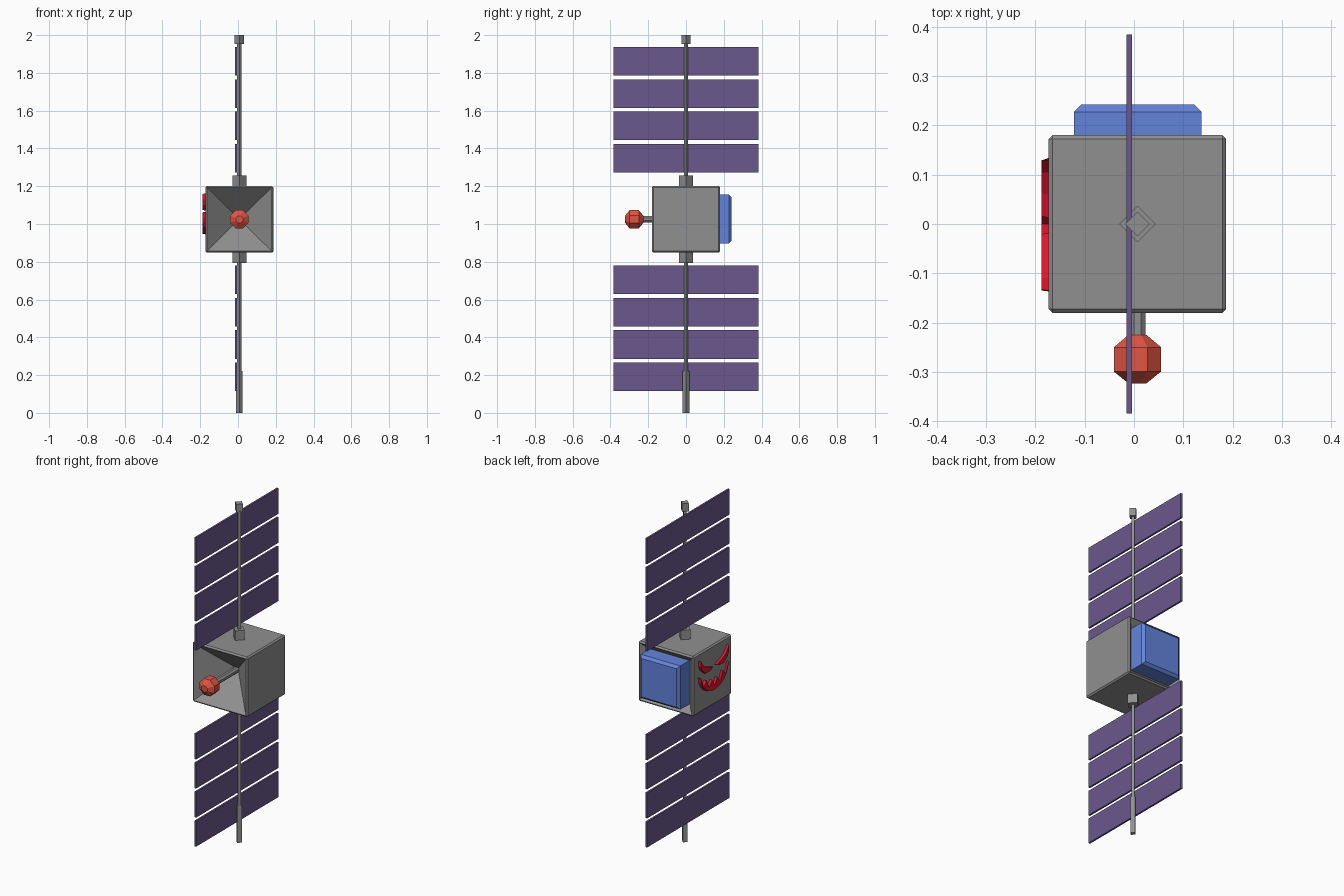
import bpy, bmesh, math
from mathutils import Vector, Matrix

if "Cube" in bpy.data.objects:
    bpy.data.objects.remove(bpy.data.objects["Cube"], do_unlink=True)

CX, CZ = 0.007, 1.025   # axis of the body


def material(name, rgb):
    m = bpy.data.materials.new(name)
    m.use_nodes = True
    m.diffuse_color = (*rgb, 1)
    m.node_tree.nodes["Principled BSDF"].inputs["Base Color"].default_value = (*rgb, 1)
    return m


GREY = material("hull grey", (0.28, 0.28, 0.28))
PURPLE = material("panel purple", (0.147, 0.098, 0.27))
BLUE = material("module blue", (0.127, 0.231, 0.72))
CORAL = material("antenna coral", (0.75, 0.091, 0.058))
RED = material("face red", (0.75, 0.008, 0.028))


def finish(name, bm, mat):
    bmesh.ops.recalc_face_normals(bm, faces=bm.faces)
    me = bpy.data.meshes.new(name)
    bm.to_mesh(me)
    bm.free()
    me.materials.append(mat)
    ob = bpy.data.objects.new(name, me)
    bpy.context.collection.objects.link(ob)
    return ob


def box_mesh(lo, hi):
    bm = bmesh.new()
    bmesh.ops.create_cube(bm, size=1)
    lo, hi = Vector(lo), Vector(hi)
    bmesh.ops.scale(bm, vec=hi - lo, verts=bm.verts)
    bmesh.ops.translate(bm, vec=(lo + hi) / 2, verts=bm.verts)
    return bm


def lathe(name, profile, sides, mat, along_y=False):
    """Stack of rings (height, radius) around z through the body axis, or around y."""
    bm = bmesh.new()
    rings = []
    for h, r in profile:
        ring = []
        for i in range(sides):
            a = math.tau * (i + (0.5 if along_y else 0)) / sides
            u, v = r * math.cos(a), r * math.sin(a)
            ring.append(bm.verts.new((CX + u, h, CZ + v) if along_y else (CX + u, v, h)))
        rings.append(ring)
    for a, b in zip(rings, rings[1:]):
        for i in range(sides):
            j = (i + 1) % sides
            bm.faces.new((a[i], a[j], b[j], b[i]))
    bm.faces.new(rings[0])
    bm.faces.new(rings[-1])
    return finish(name, bm, mat)


# body: chamfered box with a deep funnel in the front and the back
H = 0.18
bm = box_mesh((CX - H, -H, 0.848), (CX + H, H, 1.202))
bmesh.ops.bevel(bm, geom=bm.edges[:], offset=0.008, segments=1, affect='EDGES')
bm.normal_update()
ends = [f for f in bm.faces if abs(f.normal.y) > 0.99]
bmesh.ops.inset_individual(bm, faces=ends, thickness=0.002)
bmesh.ops.poke(bm, faces=ends, offset=-0.17)
finish("body", bm, GREY)

# back module with chamfered rear edges
bm = box_mesh((-0.122, 0.05, 0.898), (0.137, 0.242, 1.155))
rear = [e for e in bm.edges if all(v.co.y > 0.2 for v in e.verts)]
bmesh.ops.bevel(bm, geom=rear, offset=0.015, segments=1, affect='EDGES')
finish("back_module", bm, BLUE)

# front antenna
lathe("antenna_rod", [(-0.24, 0.018), (0.01, 0.018)], 8, GREY, True)
lathe("antenna_ball", [(-0.323, 0.02), (-0.299, 0.052), (-0.25, 0.052), (-0.225, 0.02)],
      8, CORAL, True)

# masts with square sections set on the diagonal
lathe("upper_hub", [(1.19, 0.037), (1.258, 0.037)], 4, GREY)
lathe("lower_hub", [(0.793, 0.037), (0.86, 0.037)], 4, GREY)
lathe("upper_mast", [(1.25, 0.011), (1.97, 0.011)], 4, GREY)
lathe("upper_cap", [(1.953, 0.025), (2.0, 0.025)], 4, GREY)
lathe("lower_mast", [(0.2, 0.011), (0.8, 0.011)], 4, GREY)
lathe("lower_sleeve", [(0, 0.018), (0.222, 0.018)], 4, GREY)

# solar panels
for side, start in (("lower", 0.115), ("upper", 1.272)):
    for i in range(4):
        z = start + 0.1715 * i
        finish(f"{side}_panel_{i + 1}",
               box_mesh((-0.015, -0.384, z), (-0.004, 0.384, z + 0.151)), PURPLE)


# carved grinning face on the right side
def relief(name, outline):
    bm = bmesh.new()
    f = bm.faces.new([bm.verts.new((CX - H + 0.002, y, z)) for y, z in outline])
    top = bmesh.ops.extrude_face_region(bm, geom=[f])["geom"]
    verts = [v for v in top if isinstance(v, bmesh.types.BMVert)]
    mid = sum((v.co for v in verts), Vector()) / len(verts)
    bmesh.ops.translate(bm, vec=(-0.017, 0, 0), verts=verts)
    bmesh.ops.scale(bm, vec=(1, 0.95, 0.95), verts=verts, space=Matrix.Translation(-mid))
    return finish(name, bm, RED)


eye = [(0.13, 1.162), (0.105, 1.125), (0.06, 1.1), (0.012, 1.085),
       (0.04, 1.072), (0.085, 1.072), (0.118, 1.1), (0.132, 1.13)]
relief("rear_eye", eye)
relief("front_eye", [(-y - 0.005, z) for y, z in eye])

# mouth: lower arc closed by a zigzag of teeth
arc = [(0.135 * math.cos(a), 1.065 - 0.12 * math.sin(a))
       for a in (math.pi * i / 12 for i in range(13))]
teeth = [(-0.108, 1.0), (-0.08, 1.03), (-0.055, 0.978), (-0.025, 1.012), (0, 0.97)]
teeth += [(-y, z) for y, z in reversed(teeth[:-1])]
relief("mouth", arc + teeth)
